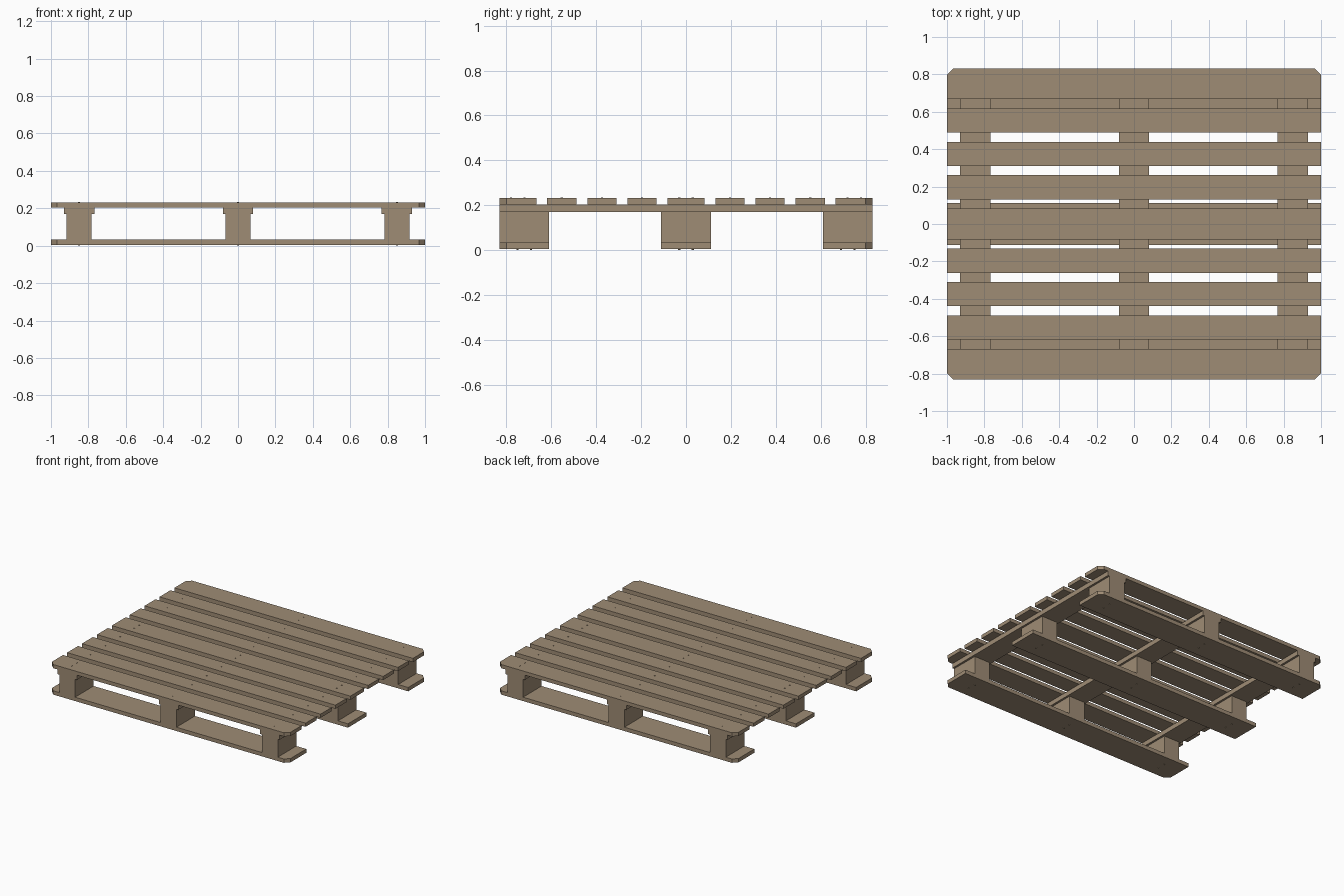
import bpy
import bmesh

cube = bpy.data.objects.get("Cube")
if cube:
    bpy.data.objects.remove(cube, do_unlink=True)

wood = bpy.data.materials.new("weathered_wood")
wood.use_nodes = True
colour = (0.345, 0.263, 0.178, 1)
wood.diffuse_color = colour
wood.node_tree.nodes["Principled BSDF"].inputs["Base Color"].default_value = colour

# Layer heights, from the underside up
BASE, BLOCK, STRINGER, DECK, TOP = 0.004, 0.033, 0.169, 0.204, 0.232
HALF_Y = 0.832
COLUMNS = (-0.85, 0, 0.85)


def finish(name, bm):
    mesh = bpy.data.meshes.new(name)
    bm.to_mesh(mesh)
    bm.free()
    mesh.materials.append(wood)
    obj = bpy.data.objects.new(name, mesh)
    bpy.context.collection.objects.link(obj)


def board(name, x, y, width, depth, z0, z1, clip=0):
    """Box of timber; clip = -1 or 1 cuts the corners on that y side."""
    bm = bmesh.new()
    bmesh.ops.create_cube(bm, size=1)
    bmesh.ops.scale(bm, vec=(width, depth, z1 - z0), verts=bm.verts)
    bmesh.ops.translate(bm, vec=(x, y, (z0 + z1) / 2), verts=bm.verts)
    if clip:
        corners = [e for e in bm.edges
                   if abs(e.verts[0].co.z - e.verts[1].co.z) > 0.01
                   and (e.verts[0].co.y - y) * clip > 0]
        bmesh.ops.bevel(bm, geom=corners, offset=0.033, segments=1,
                        affect='EDGES')
    finish(name, bm)


def nails(name, points, z0, z1):
    """Small round nail heads gathered into one object."""
    bm = bmesh.new()
    for x, y in points:
        made = bmesh.ops.create_cone(bm, cap_ends=True, segments=8,
                                     radius1=0.005, radius2=0.005, depth=z1 - z0)
        bmesh.ops.translate(bm, vec=(x, y, (z0 + z1) / 2), verts=made["verts"])
    finish(name, bm)


# Skids and the blocks standing on them
SKID = 0.222
for row, side in (("front", -1), ("middle", 0), ("back", 1)):
    y = side * (HALF_Y - SKID / 2)
    board(f"{row}_skid", 0, y, 2, SKID, BASE, BLOCK, side)
    for i, x in enumerate(COLUMNS):
        board(f"{row}_block_{i + 1}", x, y, 0.132, SKID, BLOCK, STRINGER)

# Stringers running front to back
for i, x in enumerate(COLUMNS):
    board(f"stringer_{i + 1}", x, 0, 0.163, 2 * HALF_Y, STRINGER, DECK)

# Deck: wide slats at the ends and middle, narrow ones between
WIDE, NARROW = 0.165, 0.130
widths = [WIDE] + [NARROW] * 3 + [WIDE] + [NARROW] * 3 + [WIDE]
gap = (2 * HALF_Y - sum(widths)) / (len(widths) - 1)
deck_points = []
edge = -HALF_Y
for i, w in enumerate(widths):
    y = edge + w / 2
    clip = {0: -1, len(widths) - 1: 1}.get(i, 0)
    board(f"deck_slat_{i + 1}", 0, y, 2, w, DECK, TOP, clip)
    offsets = (-0.03, 0.03) if w == WIDE else (0,)
    deck_points += [(x, y + d) for x in COLUMNS for d in offsets]
    edge += w + gap

# Nail heads on the deck and under the skids
nails("deck_nails", deck_points, TOP - 0.004, TOP + 0.002)
skid_points = [(x, s * (HALF_Y - SKID / 2) + d)
               for x in COLUMNS for s in (-1, 0, 1) for d in (-0.03, 0.03)]
nails("skid_nails", skid_points, 0, BASE + 0.004)
